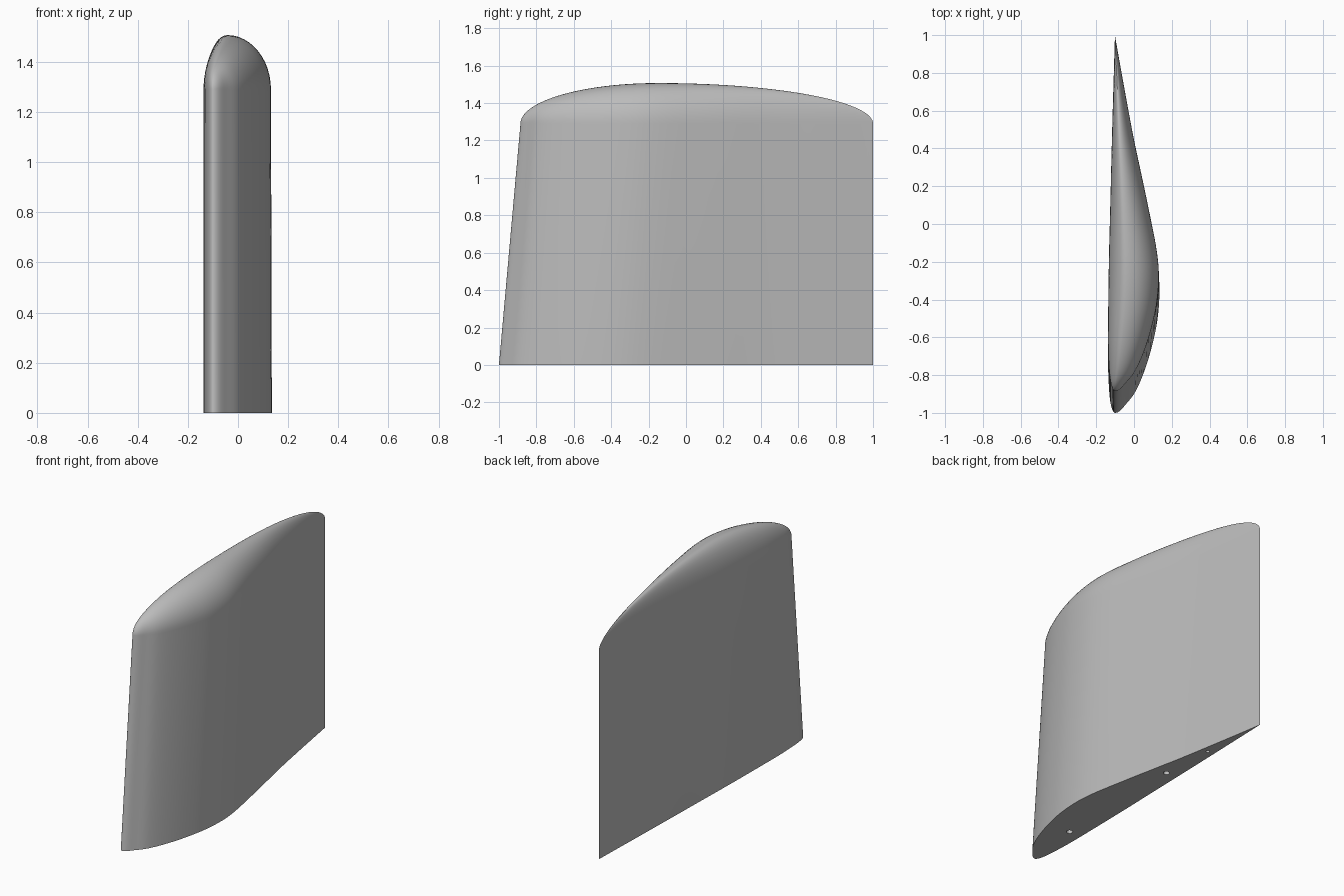
import bpy, bmesh, math

if "Cube" in bpy.data.objects:
    bpy.data.objects.remove(bpy.data.objects["Cube"])

COLS, ARCH = 72, 24          # stations along the chord, steps over the rounded tip
WALL, CAP = 1.29, 0.217      # height of straight wall, rise of rounded tip

# Section outline as (y, x), nose to trailing edge
RIGHT = [(-1, -.1), (-.96, -.048), (-.9, .0), (-.77, .058), (-.635, .098), (-.5, .125),
         (-.34, .135), (-.2, .122), (0, .085), (.2, .045), (.42, 0), (.7, -.05), (1, -.101)]
LEFT = [(-1, -.1), (-.985, -.114), (-.93, -.127), (-.82, -.135), (-.69, -.138),
        (-.3, -.134), (0, -.127), (.5, -.115), (1, -.101)]


def root(y):
    return math.sqrt(max(0.0, (y + 1) / 2))


def smooth_value(points, y):
    """Cubic interpolation over the root of the chord fraction (round nose)."""
    p = [(root(a), b) for a, b in points]
    s = root(y)
    n = len(p)
    i = next((k for k in range(n - 1) if s <= p[k + 1][0]), n - 2)

    def slope(k):
        a, b = p[max(k - 1, 0)], p[min(k + 1, n - 1)]
        return (b[1] - a[1]) / (b[0] - a[0])
    h = p[i + 1][0] - p[i][0]
    t = (s - p[i][0]) / h
    return ((2*t**3 - 3*t**2 + 1) * p[i][1] + (t**3 - 2*t**2 + t) * h * slope(i)
            + (3*t**2 - 2*t**3) * p[i + 1][1] + (t**3 - t**2) * h * slope(i + 1))


def station(y):
    """One closed loop: up the left wall, over the tip, down the right wall."""
    xl, xr = smooth_value(LEFT, y), smooth_value(RIGHT, y)
    yt = 1 - (1 - y) * 0.9425
    tl, tr = xl * 0.985 - .0015, xr * 0.985 - .0015
    d = (yt + .15) / (.735 if yt < -.15 else 1.15)
    rise = CAP * math.sqrt(max(0.0, 1 - d * d))
    peak = tl + .36 * (tr - tl)
    loop = [(xl, y, 0)]
    for j in range(ARCH + 1):
        a = math.pi * j / ARCH
        side = peak - tl if a < math.pi / 2 else tr - peak
        loop.append((peak - math.cos(a) * side, yt, WALL + rise * math.sin(a)))
    loop.append((xr, y, 0))
    return loop


grey = bpy.data.materials.new("light grey")
grey.diffuse_color = (0.5, 0.5, 0.5, 1)
grey.use_nodes = True
grey.node_tree.nodes["Principled BSDF"].inputs["Base Color"].default_value = grey.diffuse_color

# Fin body lofted through the stations
bm = bmesh.new()
rings = [[bm.verts.new(c) for c in station(-math.cos(math.pi * i / COLS))]
         for i in range(COLS + 1)]
n = len(rings[0])
for a, b in zip(rings, rings[1:]):
    for j in range(n):
        k = (j + 1) % n
        bm.faces.new((a[j], b[j], b[k], a[k]))
bmesh.ops.remove_doubles(bm, verts=bm.verts, dist=1e-5)
bmesh.ops.recalc_face_normals(bm, faces=bm.faces)
mesh = bpy.data.meshes.new("fin")
bm.to_mesh(mesh)
bm.free()
fin = bpy.data.objects.new("fin", mesh)
bpy.context.collection.objects.link(fin)
mesh.materials.append(grey)

# Mounting holes bored up into the base
for x, y, r in [(-.054, -.637, .018), (-.046, .234, .018), (-.068, .574, .011)]:
    bpy.ops.mesh.primitive_cylinder_add(vertices=24, radius=r, depth=.5, location=(x, y, .15))
    cutter = bpy.context.object
    cutter.name = "hole_cutter"
    cutter.data.materials.append(grey)
    cutter.hide_render = True
    cutter.hide_set(True)
    cut = fin.modifiers.new("hole", 'BOOLEAN')
    cut.operation, cut.solver, cut.object = 'DIFFERENCE', 'EXACT', cutter

bpy.ops.object.select_all(action='DESELECT')
fin.select_set(True)
bpy.context.view_layer.objects.active = fin
bpy.ops.object.shade_smooth_by_angle(angle=math.radians(35))
